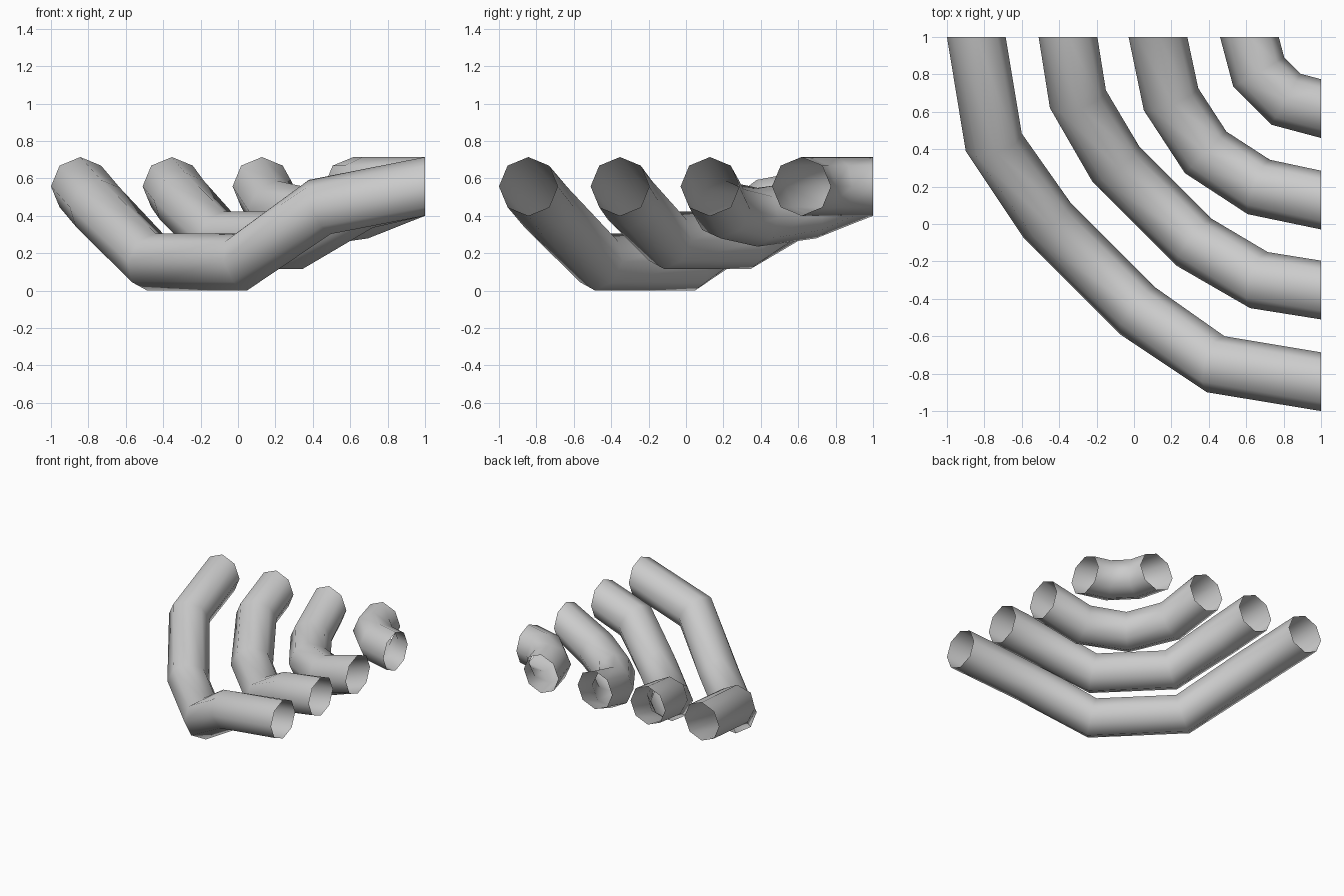
import bpy, bmesh, math
from mathutils import Vector

cube = bpy.data.objects.get("Cube")
if cube:
    bpy.data.objects.remove(cube)

RADIUS, SIDES, END_Z = 0.157, 8, 0.557

grey = bpy.data.materials.new("light_grey")
grey.use_nodes = True
COLOR = (0.6, 0.6, 0.6, 1)
grey.diffuse_color = COLOR
grey.node_tree.nodes["Principled BSDF"].inputs["Base Color"].default_value = COLOR


def ring(bm, center, direction):
    """One octagonal section, square to the direction of travel."""
    d = Vector(direction).normalized()
    side = d.cross(Vector((0, 0, 1))).normalized()
    up = side.cross(d)
    angles = [2 * math.pi * i / SIDES for i in range(SIDES)]
    return [bm.verts.new(Vector(center) + RADIUS * (side * math.cos(a) + up * math.sin(a)))
            for a in angles]


def tube(name, end_x, half, middle=None):
    """Open bent tube, mirrored across the diagonal x = y."""
    first = [((end_x, 1, END_Z), (0, -1, 0))] + half
    second = [((y, x, z), (-dy, -dx, -dz)) for (x, y, z), (dx, dy, dz) in reversed(first)]
    sections = first + ([middle] if middle else []) + second
    bm = bmesh.new()
    rings = [ring(bm, c, d) for c, d in sections]
    for a, b in zip(rings, rings[1:]):
        for i in range(SIDES):
            j = (i + 1) % SIDES
            bm.faces.new((a[i], a[j], b[j], b[i])).smooth = True
    bmesh.ops.recalc_face_normals(bm, faces=bm.faces)
    # the outside of the tube faces away from its centre line
    f = next(iter(bm.faces))
    axis = (Vector(sections[0][0]) + Vector(sections[1][0])) / 2
    if f.normal.dot(f.calc_center_median() - axis) < 0:
        bmesh.ops.reverse_faces(bm, faces=bm.faces)
    mesh = bpy.data.meshes.new(name)
    bm.to_mesh(mesh)
    bm.free()
    mesh.materials.append(grey)
    obj = bpy.data.objects.new(name, mesh)
    bpy.context.collection.objects.link(obj)


# Each section: centre, direction of travel
tube("outer_tube", -0.843, [((-0.75, 0.437, 0.447), (0.30, -0.95, -0.42)),
                            ((-0.465, 0.02, 0.154), (0.61, -0.79, -0.25))])
tube("second_tube", -0.353, [((-0.30, 0.668, 0.483), (0.30, -0.95, -0.36)),
                             ((-0.097, 0.32, 0.269), (0.61, -0.79, -0.2))])
tube("third_tube", 0.128, [((0.198, 0.667, 0.433), (0.38, -0.93, -0.2))],
     ((0.383, 0.383, 0.392), (1, -1, 0)))
tube("inner_tube", 0.617, [((0.667, 0.812, END_Z), (0.5, -0.87, 0))])
